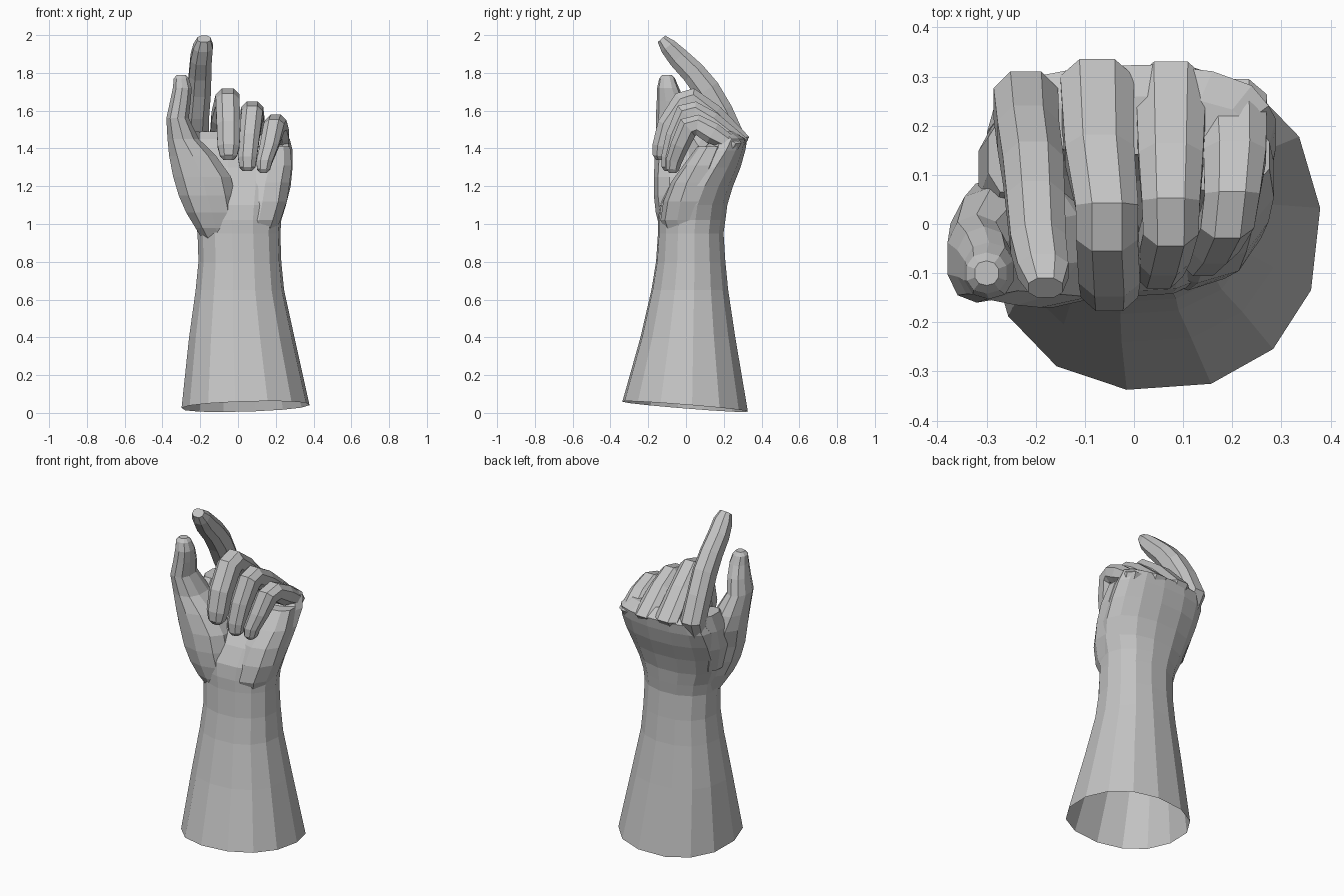
import bpy
import math
from mathutils import Vector

default_cube = bpy.data.objects.get("Cube")
if default_cube:
    bpy.data.objects.remove(default_cube, do_unlink=True)

UNIT = 0.01  # section tables are written in hundredths

plaster = bpy.data.materials.new("plain grey")
plaster.use_nodes = True
grey = (0.55, 0.55, 0.55, 1)
plaster.diffuse_color = grey
plaster.node_tree.nodes["Principled BSDF"].inputs["Base Color"].default_value = grey


def rounded(value, squareness):
    """Superellipse term: squareness 2 is a plain ellipse."""
    return math.copysign(abs(value) ** (2 / squareness), value)


def section_normal(centres, index, upright):
    """Depth direction of a section, square to the path and to x."""
    if upright:
        return Vector((0, 1, 0))
    here = centres[index]
    tangent = Vector()
    if index > 0:
        tangent += (here - centres[index - 1]).normalized()
    if index < len(centres) - 1:
        tangent += (centres[index + 1] - here).normalized()
    return tangent.cross(Vector((1, 0, 0))).normalized()


def loft(name, sections, sides=8, squareness=2.4, upright=False,
         phase=0.5, cap_start=True, rim_slope=None):
    """Skin a row of sections, each (x, y, z, half width, half depth)."""
    centres = [Vector(section[:3]) * UNIT for section in sections]
    verts, faces = [], []
    for index, section in enumerate(sections):
        half_width, half_depth = section[3] * UNIT, section[4] * UNIT
        normal = section_normal(centres, index, upright)
        for side in range(sides):
            angle = math.tau * (side + phase) / sides
            point = centres[index].copy()
            point.x += half_width * rounded(math.cos(angle), squareness)
            point += normal * half_depth * rounded(math.sin(angle), squareness)
            if rim_slope and index == 0:
                point.z += rim_slope[0] * point.x + rim_slope[1] * point.y
            verts.append(point)
    for ring in range(len(sections) - 1):
        low, high = ring * sides, (ring + 1) * sides
        for side in range(sides):
            following = (side + 1) % sides
            faces.append((low + side, low + following,
                          high + following, high + side))
    if cap_start:
        faces.append(tuple(reversed(range(sides))))
    faces.append(tuple(range(len(verts) - sides, len(verts))))
    mesh = bpy.data.meshes.new(name)
    mesh.from_pydata(verts, [], faces)
    mesh.materials.append(plaster)
    part = bpy.data.objects.new(name, mesh)
    bpy.context.collection.objects.link(part)
    return part


# Forearm, open at its slanted rim, running on into the palm
loft("forearm_and_palm", [
    (4, -0.5, 3.2, 34, 33.5),
    (2, 1, 40, 28, 25.3),
    (1, 2, 65, 23.5, 20.5),
    (1, 2.5, 80, 22, 18.5),
    (0.5, 2.5, 95, 22, 17.5),
    (0, 3, 102, 23, 18),
    (-0.5, 4, 110, 26, 18),
    (-0.5, 8, 120, 28.5, 17),
    (-0.5, 14, 130, 29.5, 15),
    (-0.5, 20, 139, 29.5, 11.5),
    (0, 23, 145, 27.5, 9.5),
    (0, 20, 149, 23, 6),
], sides=14, squareness=2.2, upright=True, phase=0.2, cap_start=False,
    rim_slope=(0.03, -0.08))

# Fleshy heel on the little-finger side
loft("palm_heel", [
    (9, 1, 90, 9, 10),
    (11, 0, 102, 12, 13.5),
    (13, 2, 112, 13.5, 14),
    (14.5, 5, 122, 13.5, 13),
    (17, 9, 131, 12, 10.5),
    (18, 14, 141, 10, 8),
], sides=10, upright=True, squareness=2.2)

# Thumb, swelling into its mound
loft("thumb", [
    (-9, 1, 90, 9, 11),
    (-12, -1, 98, 11, 13),
    (-14, -3, 106, 14, 13),
    (-16.5, -4, 115, 15.5, 13),
    (-19, -4, 125, 16, 13),
    (-24, -3, 136, 13, 13.5),
    (-29, -4, 145, 8.7, 11.5),
    (-32, -7, 156, 6.2, 9),
    (-30.5, -8, 165, 5.7, 7.5),
    (-29.5, -9.5, 172, 5.2, 5.8),
    (-30, -10, 177, 4.2, 4.2),
    (-30, -10, 179, 2.5, 2.5),
], sides=10, upright=True, squareness=2.3)

# Web of skin between thumb and index knuckle
loft("thumb_web", [
    (-22, 5, 112, 6, 9),
    (-25, 7, 127, 7, 11),
    (-26, 10, 139, 6, 11),
    (-25, 14, 149, 5, 8),
], upright=True)

# Raised pointing finger
loft("index_finger", [
    (-21, 20, 138, 6.5, 6.5),
    (-22, 24.5, 147, 7, 7),
    (-21.5, 18, 159, 6.7, 7.5),
    (-20.5, 11, 171, 6.6, 7.4),
    (-20, 4, 180, 6.3, 6.7),
    (-19.5, -4, 188, 6, 6),
    (-18.5, -9.5, 194, 5.5, 4.8),
    (-18, -13, 198, 3.7, 2.8),
])

# Three curled fingers
curled_fingers = {
    "middle_finger": [
        (-8, 21, 138, 6.5, 6.5),
        (-7.5, 27, 145.5, 8, 7),
        (-7, 14, 157, 7.5, 7),
        (-5.5, 3.5, 165.5, 6.8, 6.8),
        (-5.5, -1, 163.5, 6.7, 7.7),
        (-5, -9.5, 152, 6.7, 6.2),
        (-5, -12.5, 141, 6.2, 5.7),
        (-5, -13.5, 136, 4.8, 4.4),
        (-5, -13.5, 134, 3, 2.5),
    ],
    "ring_finger": [
        (7, 21, 138, 6.5, 6.5),
        (7.5, 26.5, 144, 7.7, 7),
        (7.5, 13, 153.5, 7, 6.7),
        (7.5, 4.5, 159, 6.3, 6.3),
        (7.5, 0, 157.5, 6, 7.2),
        (6, -5.5, 146, 5.8, 5.7),
        (5, -8.5, 135, 5.3, 5),
        (5, -9, 130, 4.5, 4.2),
        (5, -9, 128, 2.5, 2.5),
    ],
    "little_finger": [
        (19, 18, 135, 6.5, 6.5),
        (20, 23.5, 142, 7.5, 6.5),
        (20.5, 14, 148, 6.8, 6.2),
        (20, 6, 152.5, 6, 5.8),
        (19, 1, 151, 5.8, 6.3),
        (16.5, -3.5, 141, 5.3, 5.2),
        (14, -6.5, 133, 4.5, 4.5),
        (13.5, -7, 129, 3.7, 3.7),
        (13.5, -7, 127, 2, 2),
    ],
}
for finger_name, finger_sections in curled_fingers.items():
    loft(finger_name, finger_sections)
